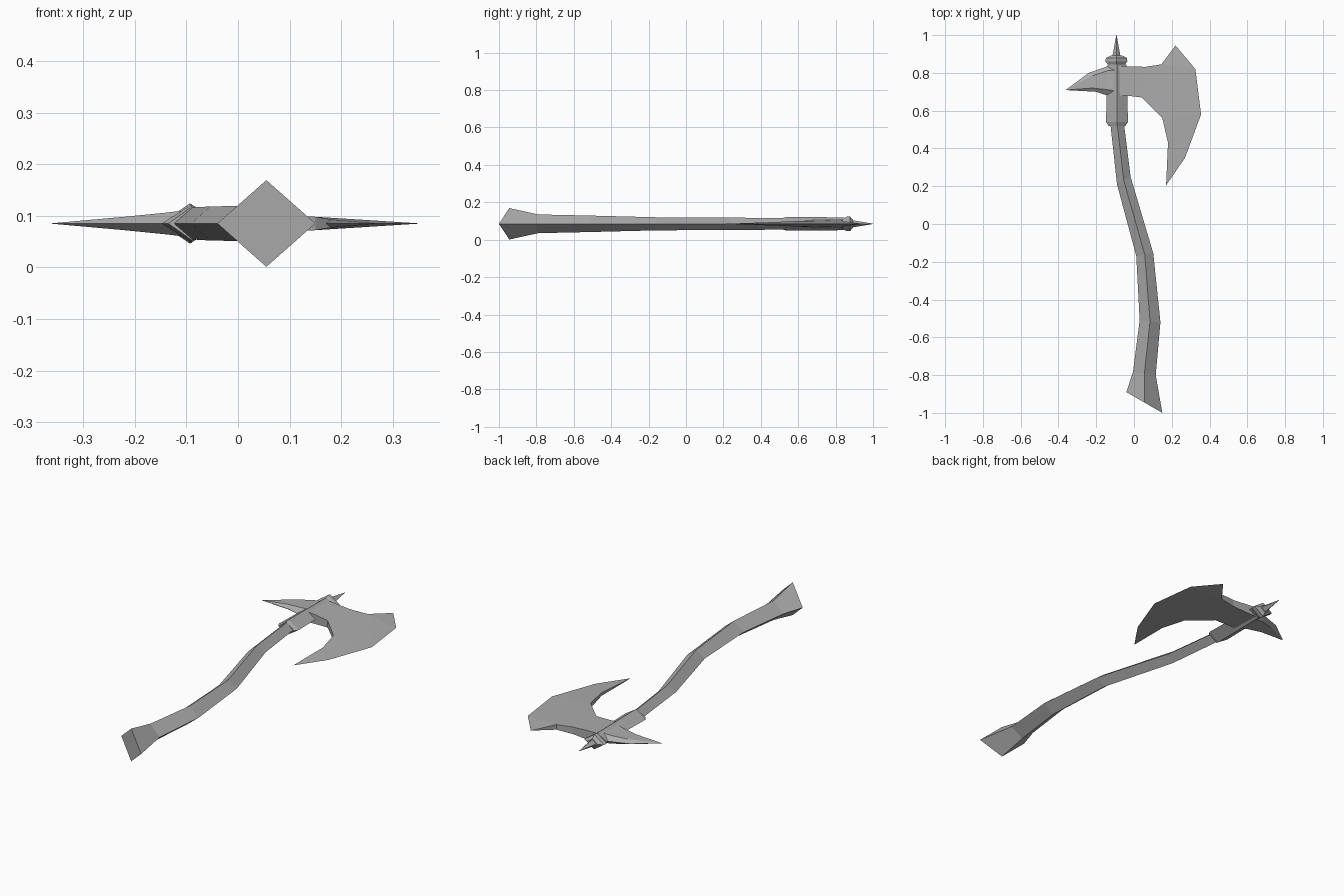
import bpy, bmesh

MID = 0.085  # height of the flat symmetry plane

cube = bpy.data.objects.get("Cube")
if cube:
    bpy.data.objects.remove(cube)

grey = bpy.data.materials.new("plain grey")
grey.use_nodes = True
grey.diffuse_color = (0.42, 0.42, 0.42, 1)
grey.node_tree.nodes["Principled BSDF"].inputs["Base Color"].default_value = (0.42, 0.42, 0.42, 1)


def finish(name, bm):
    bmesh.ops.remove_doubles(bm, verts=bm.verts, dist=0.0004)
    bmesh.ops.recalc_face_normals(bm, faces=bm.faces)
    mesh = bpy.data.meshes.new(name)
    bm.to_mesh(mesh)
    bm.free()
    mesh.materials.append(grey)
    obj = bpy.data.objects.new(name, mesh)
    bpy.context.collection.objects.link(obj)
    return obj


def loft(name, rings):
    """Skin a row of matching closed rings and cap both ends."""
    bm = bmesh.new()
    rows = [[bm.verts.new((x, y, MID + z)) for x, y, z in ring] for ring in rings]
    n = len(rows[0])
    for a, b in zip(rows, rows[1:]):
        for i in range(n):
            j = (i + 1) % n
            bm.faces.new((a[i], a[j], b[j], b[i]))
    bm.faces.new(rows[0])
    bm.faces.new(rows[-1])
    return finish(name, bm)


def diamond(left, right, h):
    cx, cy = (left[0] + right[0]) / 2, (left[1] + right[1]) / 2
    return [(*left, 0), (cx, cy, h), (*right, 0), (cx, cy, -h)]


def turned(name, cx, profile):
    """Four-sided part along y from (y, half width, half height) steps."""
    return loft(name, [diamond((cx - w, y), (cx + w, y), h) for y, w, h in profile])


# Curved handle with flared butt
loft("handle", [diamond(*s) for s in (
    ((-0.04, -0.89), (0.15, -1.0), 0.084),
    ((-0.005, -0.78), (0.115, -0.80), 0.05),
    ((0.03, -0.51), (0.14, -0.52), 0.044),
    ((0.012, -0.17), (0.102, -0.155), 0.035),
    ((-0.09, 0.21), (-0.018, 0.25), 0.033),
    ((-0.125, 0.53), (-0.053, 0.53), 0.031),
    ((-0.125, 0.60), (-0.053, 0.60), 0.030))])

# Head socket, collar and top spike
turned("socket", -0.09, [(0.52, 0.045, 0.032), (0.54, 0.058, 0.037),
                         (0.68, 0.055, 0.036), (0.845, 0.05, 0.034)])
turned("collar", -0.093, [(0.835, 0.035, 0.026), (0.86, 0.058, 0.039),
                          (0.878, 0.056, 0.038), (0.892, 0.03, 0.022)])
turned("top_spike", -0.093, [(0.885, 0.022, 0.02), (1.0, 0.001, 0.001)])


# Back pick: sharp upper and lower edges, bevelled flat sides
def pick_ring(x, top, low, h):
    a, b = top[1] - 0.15 * (top[1] - low[1]), low[1] + 0.2 * (top[1] - low[1])
    return [(*top, 0), (x, a, h), (x, b, h), (*low, 0), (x, b, -h), (x, a, -h)]


loft("pick", [
    pick_ring(-0.09, (-0.09, 0.84), (-0.09, 0.67), 0.027),
    pick_ring(-0.14, (-0.14, 0.835), (-0.14, 0.68), 0.021),
    pick_ring(-0.22, (-0.24, 0.80), (-0.20, 0.70), 0.013),
    pick_ring(-0.36, (-0.361, 0.71), (-0.36, 0.709), 0.0005)])

# Blade: thick neck tapering to a sharp swept edge
upper = [(-0.09, 0.838, 0.027), (-0.04, 0.835, 0.024), (0.06, 0.832, 0.018),
         (0.145, 0.845, 0.013)]
lower = [(-0.09, 0.68, 0.027), (-0.04, 0.68, 0.024), (0.04, 0.67, 0.018),
         (0.15, 0.56, 0.013)]
heel = (0.18, 0.43, 0.008)
edge = [(0.22, 0.945, 0), (0.325, 0.82, 0), (0.355, 0.58, 0),
        (0.27, 0.35, 0), (0.17, 0.205, 0)]
faces = [(upper[i], upper[i + 1], lower[i + 1], lower[i]) for i in range(3)]
faces += [(upper[3], edge[0], edge[1]), (upper[3], edge[1], edge[2]),
          (upper[3], edge[2], lower[3]), (lower[3], edge[2], edge[3]),
          (lower[3], edge[3], heel), (heel, edge[3], edge[4])]
rim = [edge[0], *reversed(upper), *lower, heel, edge[4]]
bm = bmesh.new()
for side in (1, -1):
    for f in faces:
        bm.faces.new([bm.verts.new((x, y, MID + side * z)) for x, y, z in f])
for (ax, ay, az), (bx, by, bz) in zip(rim, rim[1:]):
    wall = [(ax, ay, az), (bx, by, bz), (bx, by, -bz), (ax, ay, -az)]
    wall = [p for i, p in enumerate(wall) if p not in wall[:i]]
    bm.faces.new([bm.verts.new((x, y, MID + z)) for x, y, z in wall])
finish("blade", bm)
